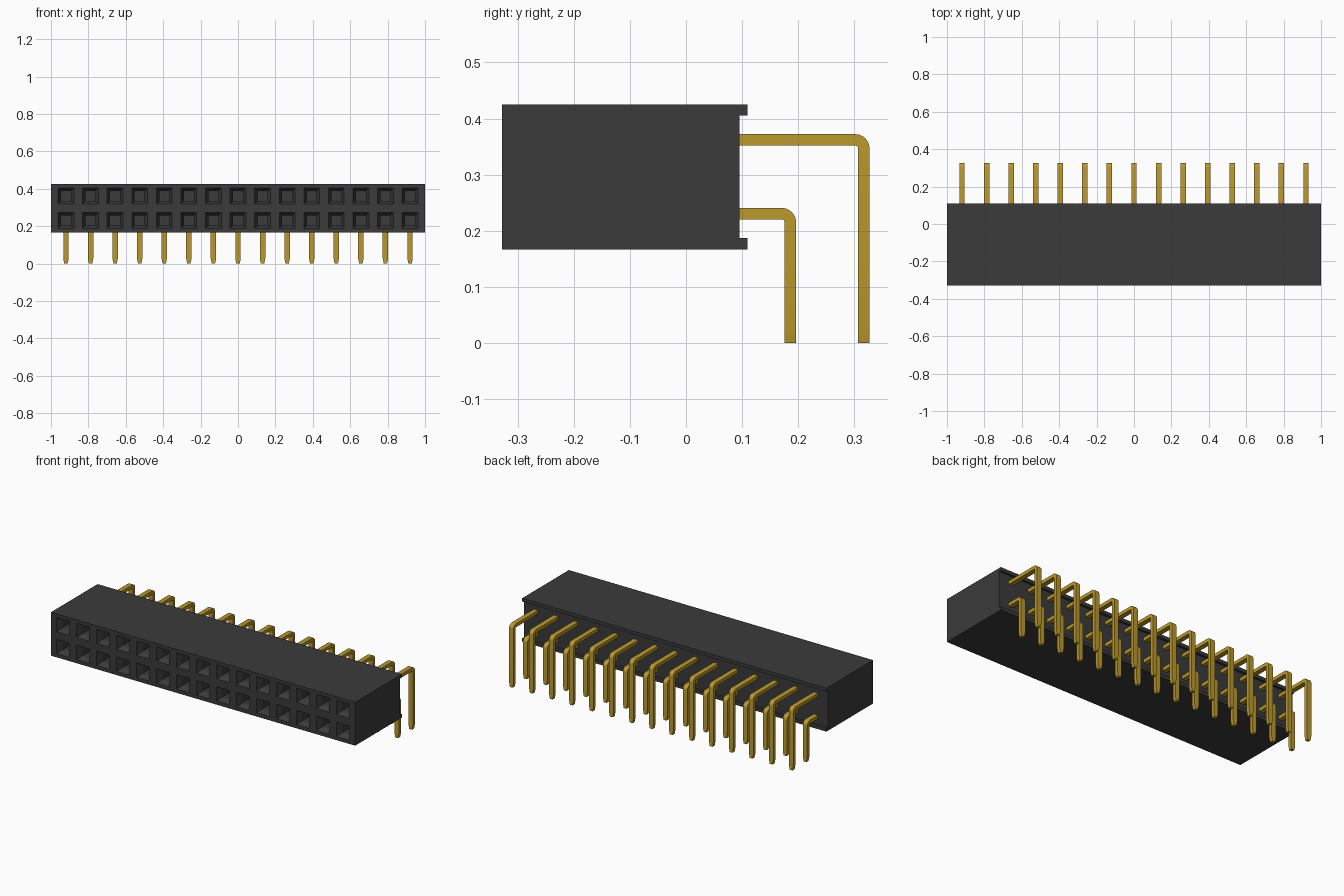
import bpy, bmesh, math

cube = bpy.data.objects.get("Cube")
if cube:
    bpy.data.objects.remove(cube, do_unlink=True)

COUNT, PITCH = 15, 0.1314
XS = [(i - (COUNT - 1) / 2) * PITCH for i in range(COUNT)]
ROWS = (0.231, 0.362)          # socket row heights


def material(name, color, rough):
    m = bpy.data.materials.new(name)
    m.use_nodes = True
    m.diffuse_color = color
    b = m.node_tree.nodes["Principled BSDF"]
    b.inputs["Base Color"].default_value = color
    b.inputs["Roughness"].default_value = rough
    return m


BLACK = material("black plastic", (0.043, 0.043, 0.043, 1), 0.6)
GOLD = material("gold metal", (0.50, 0.32, 0.026, 1), 0.4)


def finish(bm, name, mat):
    bmesh.ops.recalc_face_normals(bm, faces=bm.faces)
    me = bpy.data.meshes.new(name)
    bm.to_mesh(me)
    bm.free()
    me.materials.append(mat)
    ob = bpy.data.objects.new(name, me)
    bpy.context.collection.objects.link(ob)
    return ob


def loft(bm, rings):
    """Skin a list of equal point rings and cap both ends."""
    loops = [[bm.verts.new(p) for p in r] for r in rings]
    for a, b in zip(loops, loops[1:]):
        n = len(a)
        for i in range(n):
            bm.faces.new((a[i], a[(i + 1) % n], b[(i + 1) % n], b[i]))
    bm.faces.new(loops[0])
    bm.faces.new(loops[-1])


# Housing: side profile with two rear lips, extruded across the width
Y0, Y1, Y2, Z0, Z1, LIP = -0.328, 0.095, 0.11, 0.167, 0.425, 0.02
profile = [(Y0, Z0), (Y2, Z0), (Y2, Z0 + LIP), (Y1, Z0 + LIP),
           (Y1, Z1 - LIP), (Y2, Z1 - LIP), (Y2, Z1), (Y0, Z1)]
bm = bmesh.new()
loft(bm, [[(x, y, z) for y, z in profile] for x in (-1, 1)])
housing = finish(bm, "housing", BLACK)

# Socket cutter: tapered mouth leading into a square shaft
bm = bmesh.new()
for x in XS:
    for z in ROWS:
        rings = []
        for y, h in ((Y0 - 0.01, 0.0475), (Y0 + 0.03, 0.0265), (Y0 + 0.2, 0.0265)):
            rings.append([(x + sx * h, y, z + sz * h)
                          for sx, sz in ((-1, -1), (1, -1), (1, 1), (-1, 1))])
        loft(bm, rings)
cutter = finish(bm, "socket_cutter", BLACK)
cutter.hide_render = True

mod = housing.modifiers.new("sockets", 'BOOLEAN')
mod.operation = 'DIFFERENCE'
mod.solver = 'EXACT'
mod.object = cutter
bpy.context.view_layer.objects.active = housing
housing.select_set(True)
bpy.ops.object.modifier_apply(modifier=mod.name)
bpy.data.objects.remove(cutter, do_unlink=True)


# Right-angle pins: a flat strip swept through a bend, narrowed at the foot
def add_pin(bm, x, z_mid, y_mid):
    t, w, r = 0.0102, 0.0145, 0.0155      # half thickness, half width, bend radius
    cy, cz = y_mid - r, z_mid - r
    path = [(Y1 - 0.005, z_mid, 0, w)]
    path += [(cy + r * math.sin(a), cz + r * math.cos(a), a, w)
             for a in (math.radians(15 * k) for k in range(7))]
    path += [(y_mid, 0.028, math.pi / 2, w), (y_mid, 0, math.pi / 2, 0.009)]
    rings = []
    for y, z, a, hw in path:
        dy, dz = t * math.sin(a), t * math.cos(a)
        rings.append([(x - hw, y + dy, z + dz), (x + hw, y + dy, z + dz),
                      (x + hw, y - dy, z - dz), (x - hw, y - dy, z - dz)])
    loft(bm, rings)


for name, z, y in (("lower_pins", 0.2305, 0.186), ("upper_pins", 0.362, 0.317)):
    bm = bmesh.new()
    for x in XS:
        add_pin(bm, x, z, y)
    pins = finish(bm, name, GOLD)
    bpy.ops.object.select_all(action='DESELECT')
    pins.select_set(True)
    bpy.context.view_layer.objects.active = pins
    bpy.ops.object.shade_smooth_by_angle(angle=math.radians(25))
